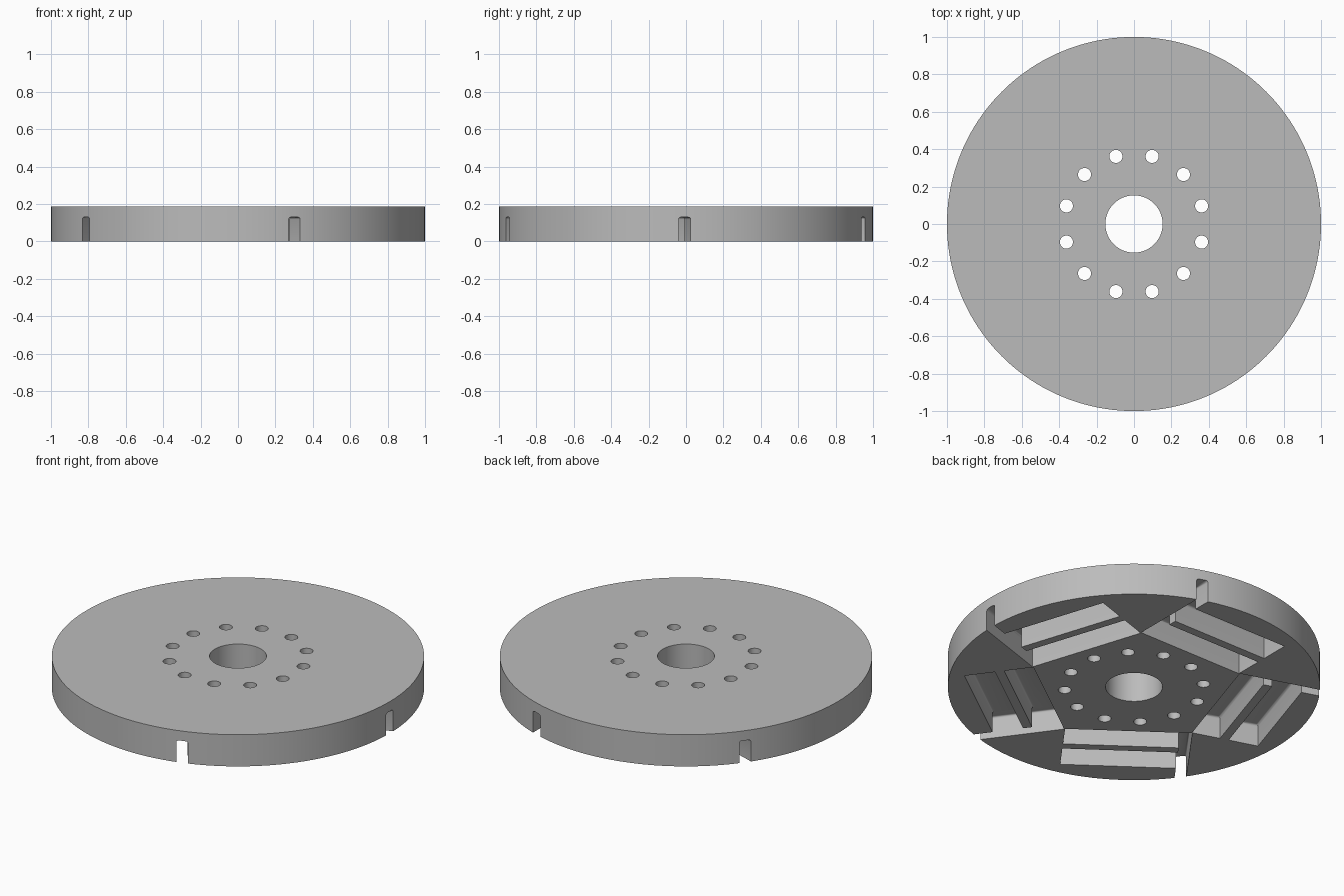
import bpy, bmesh, math
from mathutils import Matrix, Vector

old = bpy.data.objects.get("Cube")
if old:
    bpy.data.objects.remove(old, do_unlink=True)

HEIGHT = 0.188
DEPTH = 0.13       # pocket depth from the underside
POCKETS = 5
BOLTS = 12


def to_object(name, bm):
    bmesh.ops.recalc_face_normals(bm, faces=bm.faces)
    mesh = bpy.data.meshes.new(name)
    bm.to_mesh(mesh)
    bm.free()
    obj = bpy.data.objects.new(name, mesh)
    bpy.context.collection.objects.link(obj)
    return obj


def add_cylinder(bm, radius, low, high, sides, x=0, y=0):
    bmesh.ops.create_cone(
        bm, cap_ends=True, segments=sides, radius1=radius, radius2=radius,
        depth=high - low, matrix=Matrix.Translation((x, y, (low + high) / 2)))


def add_pocket(bm, angle):
    """Two parallel channels joined by a slot that runs out through the rim."""
    inner, rib_in, rib_out, outer, beyond = 0.473, 0.635, 0.685, 0.855, 1.1
    end, slot_near, slot_far = 0.338, -0.285, -0.347
    outline = [(inner, slot_far), (beyond, slot_far), (beyond, slot_near),
               (outer, slot_near), (outer, end), (rib_out, end),
               (rib_out, slot_near), (rib_in, slot_near), (rib_in, end),
               (inner, end)]
    turn = Matrix.Rotation(angle, 3, "Z")
    base = bm.faces.new([bm.verts.new(turn @ Vector((n, t, -0.05))) for n, t in outline])
    made = bmesh.ops.extrude_face_region(bm, geom=[base])["geom"]
    top_verts = [g for g in made if isinstance(g, bmesh.types.BMVert)]
    top_edges = [g for g in made if isinstance(g, bmesh.types.BMEdge)]
    for v in top_verts:
        v.co.z = DEPTH
    # small fillet where the walls meet the pocket ceiling
    bmesh.ops.bevel(bm, geom=top_edges, offset=0.012, segments=3,
                    profile=0.5, affect="EDGES")


def cut(target, cutter):
    cutter.hide_render = True
    mod = target.modifiers.new("cut", "BOOLEAN")
    mod.operation = "DIFFERENCE"
    mod.solver = "EXACT"
    mod.object = cutter
    bpy.ops.object.modifier_apply(modifier=mod.name)
    bpy.data.objects.remove(cutter, do_unlink=True)


# Solid disc
bm = bmesh.new()
add_cylinder(bm, 1, 0, HEIGHT, 160)
disc = to_object("rotor_disc", bm)

grey = bpy.data.materials.new("plain grey")
grey.use_nodes = True
colour = (0.5, 0.5, 0.5, 1)
grey.diffuse_color = colour
grey.node_tree.nodes["Principled BSDF"].inputs["Base Color"].default_value = colour
disc.data.materials.append(grey)

bpy.ops.object.select_all(action="DESELECT")
disc.select_set(True)
bpy.context.view_layer.objects.active = disc

# Shaft hole and ring of bolt holes
bm = bmesh.new()
add_cylinder(bm, 0.153, -0.1, HEIGHT + 0.1, 64)
for i in range(BOLTS):
    a = math.tau * (i + 0.5) / BOLTS
    add_cylinder(bm, 0.035, -0.1, HEIGHT + 0.1, 32,
                 0.374 * math.cos(a), 0.374 * math.sin(a))
cut(disc, to_object("hole_cutter", bm))

# Five pockets around a pentagonal hub on the underside
for i in range(POCKETS):
    bm = bmesh.new()
    add_pocket(bm, math.radians(18) + math.tau * i / POCKETS)
    cut(disc, to_object("pocket_cutter", bm))

bpy.ops.object.shade_smooth_by_angle(angle=math.radians(35))
